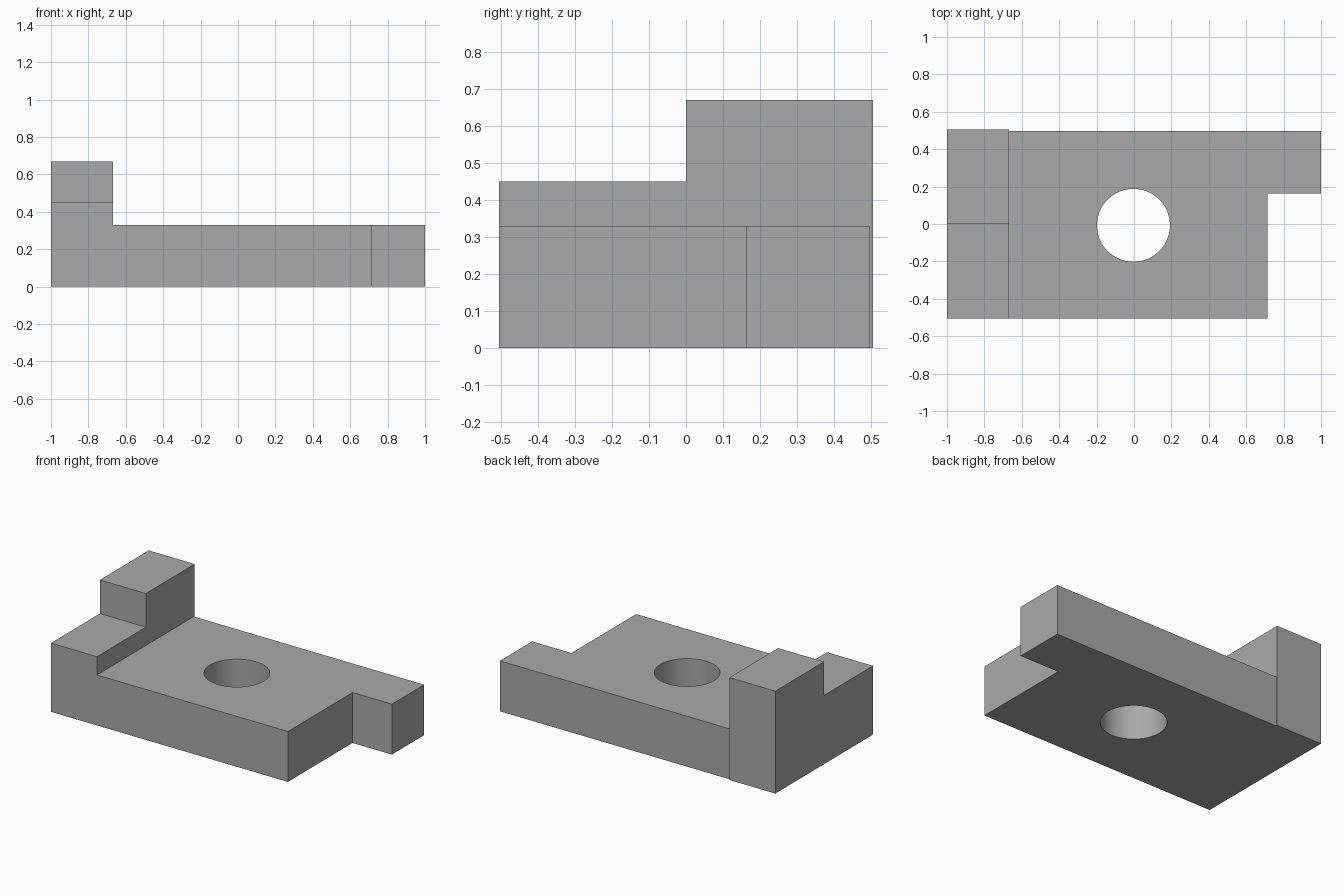
import bpy
import bmesh
from mathutils import Vector

cube = bpy.data.objects.get("Cube")
if cube:
    bpy.data.objects.remove(cube, do_unlink=True)

# Single plain grey material
grey = bpy.data.materials.new("plain_grey")
grey.use_nodes = True
colour = (0.4, 0.4, 0.4, 1)
grey.diffuse_color = colour
grey.node_tree.nodes["Principled BSDF"].inputs["Base Color"].default_value = colour


def extrude_profile(name, points, depth):
    """Extrude a closed outline of 3D points along the depth vector."""
    bm = bmesh.new()
    face = bm.faces.new([bm.verts.new(p) for p in points])
    result = bmesh.ops.extrude_face_region(bm, geom=[face], use_keep_orig=True)
    moved = [v for v in result["geom"] if isinstance(v, bmesh.types.BMVert)]
    bmesh.ops.translate(bm, verts=moved, vec=Vector(depth))
    bmesh.ops.recalc_face_normals(bm, faces=bm.faces)
    mesh = bpy.data.meshes.new(name)
    bm.to_mesh(mesh)
    bm.free()
    mesh.materials.append(grey)
    obj = bpy.data.objects.new(name, mesh)
    bpy.context.collection.objects.link(obj)
    return obj


left, joint, notch, right = -1.0, -0.667, 0.715, 1.0
front, back = -0.505, 0.505
plate_back, notch_back = 0.496, 0.163
plate_top, low_top, high_top = 0.33, 0.45, 0.67

# Base plate with a notched corner
outline = [(joint, front), (notch, front), (notch, notch_back),
           (right, notch_back), (right, plate_back), (joint, plate_back)]
plate = extrude_profile("base_plate", [(x, y, 0) for x, y in outline],
                        (0, 0, plate_top))

# Stepped end block, slightly deeper than the plate
steps = [(front, 0), (back, 0), (back, high_top),
         (0, high_top), (0, low_top), (front, low_top)]
extrude_profile("stepped_block", [(left, y, z) for y, z in steps],
                (joint - left, 0, 0))

# Round through hole
bpy.ops.mesh.primitive_cylinder_add(vertices=64, radius=0.195, depth=1,
                                    location=(-0.003, -0.007, 0.2))
cutter = bpy.context.object
cutter.name = "hole_cutter"
cutter.data.materials.append(grey)
cutter.hide_render = True
cutter.hide_set(True)
hole = plate.modifiers.new("hole", "BOOLEAN")
hole.operation = "DIFFERENCE"
hole.solver = "EXACT"
hole.object = cutter

# Bake the cut, then smooth the hole wall while keeping sharp edges
bpy.ops.object.select_all(action="DESELECT")
bpy.context.view_layer.objects.active = plate
plate.select_set(True)
bpy.ops.object.modifier_apply(modifier=hole.name)
bpy.data.objects.remove(cutter, do_unlink=True)
bpy.ops.object.shade_smooth_by_angle()
